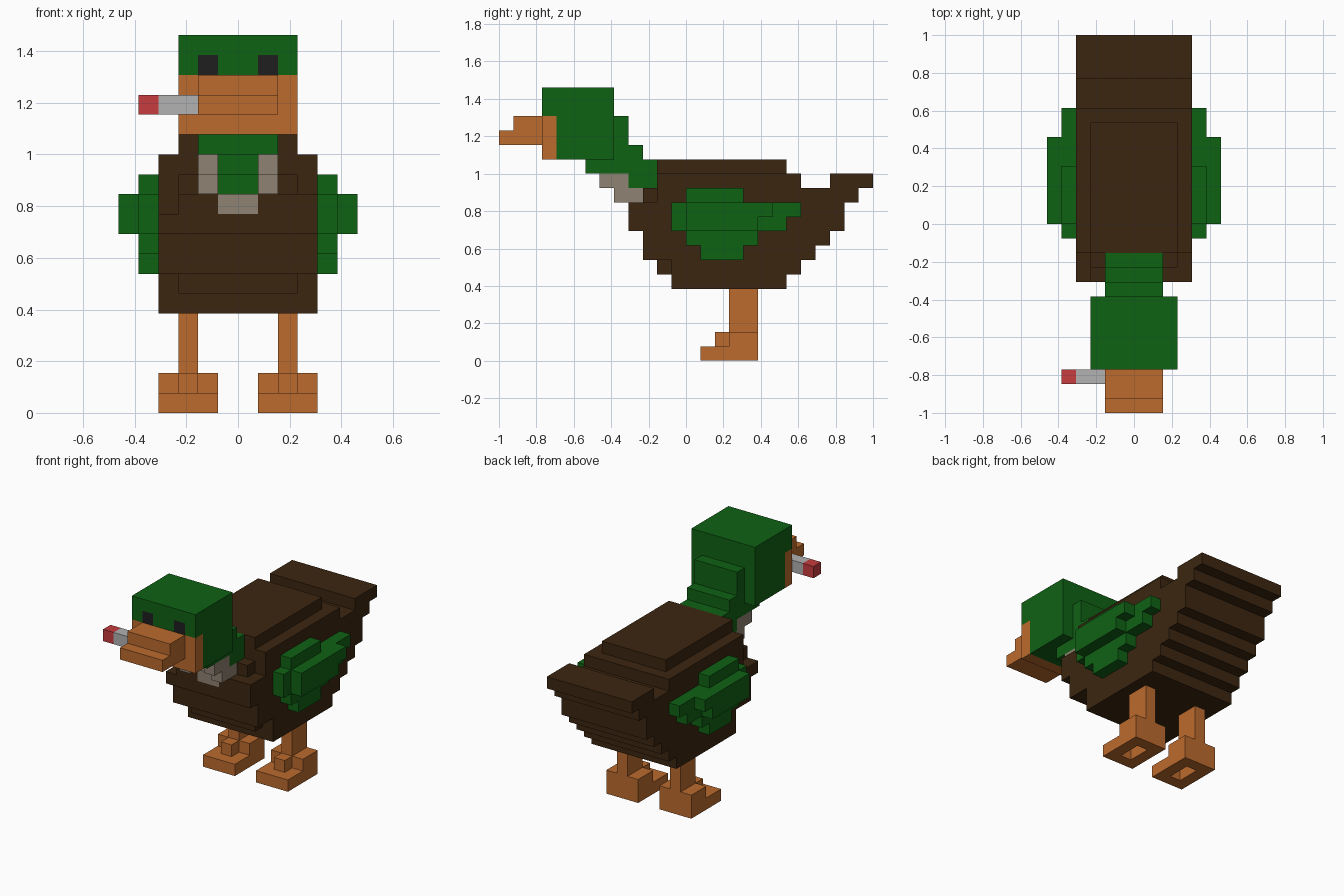
import bpy, bmesh
from mathutils import Vector

if "Cube" in bpy.data.objects:
    bpy.data.objects.remove(bpy.data.objects["Cube"])

U = 1 / 13  # edge of one block


def material(name, r, g, b):
    """Material from a display colour (0-255)."""
    def lin(c):
        c /= 255
        return c / 12.92 if c <= 0.04045 else ((c + 0.055) / 1.055) ** 2.4
    m = bpy.data.materials.new(name)
    m.diffuse_color = (lin(r), lin(g), lin(b), 1)
    m.use_nodes = True
    m.node_tree.nodes["Principled BSDF"].inputs["Base Color"].default_value = m.diffuse_color
    return m


GREEN = material("green", 15, 98, 20)
BROWN = material("brown", 60, 38, 16)
ORANGE = material("orange", 188, 107, 46)
TAUPE = material("taupe", 143, 131, 116)
PALE = material("pale", 178, 178, 178)
RED = material("red", 198, 60, 62)
BLACK = material("black", 30, 30, 32)


def cells(*boxes):
    """Set of unit blocks covering boxes (x0, x1, y0, y1, z0, z1)."""
    return {(x, y, z) for x0, x1, y0, y1, z0, z1 in boxes
            for x in range(x0, x1) for y in range(y0, y1) for z in range(z0, z1)}


def mirror(blocks):
    return {(-x - 1, y, z) for x, y, z in blocks}


def build(name, blocks, mat):
    """Closed outer skin of a set of blocks, with coplanar faces merged."""
    bm = bmesh.new()
    verts = {}
    for c in blocks:
        for axis in range(3):
            for side in (0, 1):
                n = list(c)
                n[axis] += 2 * side - 1
                if tuple(n) in blocks:
                    continue
                a, b = (axis + 1) % 3, (axis + 2) % 3
                loop = []
                for da, db in ((0, 0), (1, 0), (1, 1), (0, 1)):
                    p = list(c)
                    p[axis] += side
                    p[a] += da
                    p[b] += db
                    p = tuple(p)
                    if p not in verts:
                        verts[p] = bm.verts.new(Vector(p) * U)
                    loop.append(verts[p])
                bm.faces.new(loop if side else loop[::-1])
    bmesh.ops.dissolve_limit(bm, angle_limit=0.01, verts=bm.verts[:], edges=bm.edges[:])
    mesh = bpy.data.meshes.new(name)
    bm.to_mesh(mesh)
    bm.free()
    mesh.materials.append(mat)
    bpy.context.collection.objects.link(bpy.data.objects.new(name, mesh))


# Body: stepped hull layers, back slab, raised tail and breast
bib = cells((-1, 1, -4, -3, 10, 11))
body = cells(
    (-4, 4, -1, 7, 5, 6),
    (-4, 4, -1, 8, 6, 7), (-3, 3, -2, -1, 6, 7),
    (-4, 4, -3, 9, 7, 8),
    (-4, 4, -3, 10, 8, 9),
    (-4, 4, -4, 11, 9, 11),
    (-4, 4, -2, 12, 11, 12), (-3, -2, -3, -2, 11, 12), (2, 3, -3, -2, 11, 12),
    (-4, 4, -2, 8, 12, 13), (-4, 4, 10, 13, 12, 13),
    (-3, 3, -2, 7, 13, 14))
body -= bib | cells((-4, -3, -4, -2, 10, 11))
build("body", body, BROWN)

# Collar: bib block plus a strip on each side of the neck
strip = cells((1, 2, -5, -3, 11, 12), (1, 2, -6, -4, 12, 13))
collar = bib | strip | mirror(strip)
build("collar", collar, TAUPE)

# Neck: steps leaning forward from the body to the head
neck = cells(
    (-2, 2, -3, -2, 11, 12), (-2, 2, -4, -2, 12, 13), (-2, 2, -7, -2, 13, 14),
    (-2, 2, -5, -3, 14, 15), (-2, 2, -5, -4, 15, 17))
build("neck", neck, GREEN)

# Head, with the eyes set flush into its front
eye = cells((1, 2, -10, -9, 17, 18))
eyes = eye | mirror(eye)
head = cells((-3, 3, -9, -5, 14, 17), (-3, 3, -10, -5, 17, 19)) - eyes
build("head", head, GREEN)
build("left_eye", eye, BLACK)
build("right_eye", mirror(eye), BLACK)

# Bill: broad face plate and two-step beak
build("bill", cells((-3, 3, -10, -9, 14, 17), (-2, 2, -12, -10, 15, 17),
                    (-2, 2, -13, -12, 15, 16)), ORANGE)

# Stick held at the side of the bill
build("stick", cells((-4, -2, -11, -10, 15, 16)), PALE)
build("stick_tip", cells((-5, -4, -11, -10, 15, 16)), RED)

# Wings: inner layer against the body, smaller raised layer outside
wing = cells(
    (4, 5, 0, 4, 11, 12), (4, 5, -1, 8, 10, 11), (4, 5, -1, 7, 9, 10),
    (4, 5, 0, 5, 8, 9), (4, 5, 1, 4, 7, 8),
    (5, 6, 0, 6, 10, 11), (5, 6, 0, 5, 9, 10))
build("left_wing", wing, GREEN)
build("right_wing", mirror(wing), GREEN)

# Legs and feet: stem, heel block, toe block, sole with a recess underneath
leg = cells((2, 3, 3, 5, 2, 5), (1, 4, 3, 5, 1, 2), (2, 3, 2, 3, 1, 2),
            (1, 4, 1, 5, 0, 1)) - cells((2, 3, 2, 4, 0, 1))
build("left_leg", leg, ORANGE)
build("right_leg", mirror(leg), ORANGE)
